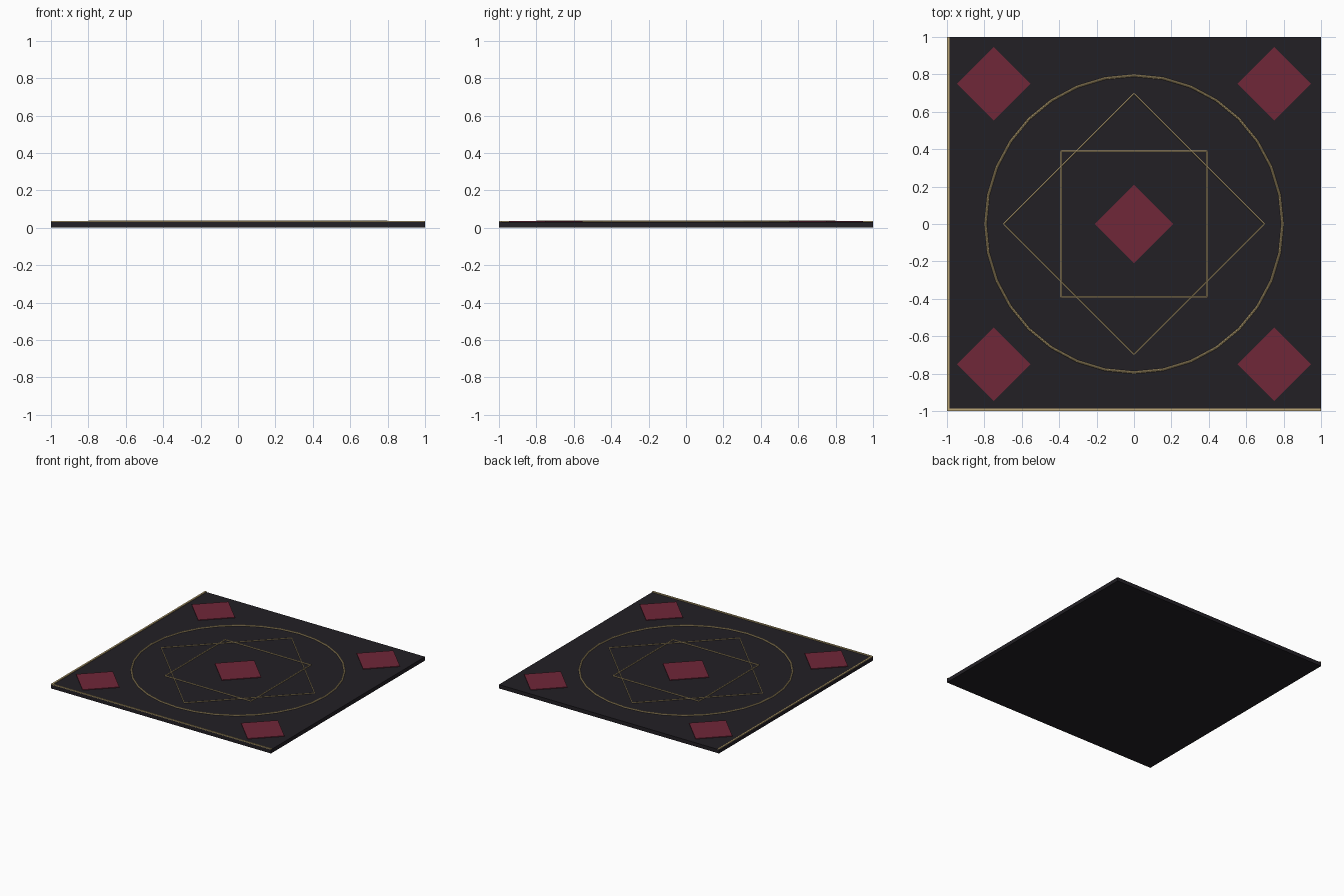
import bpy
from math import pi

if "Cube" in bpy.data.objects:
    bpy.data.objects.remove(bpy.data.objects["Cube"])


def material(name, rgb):
    m = bpy.data.materials.new(name)
    m.diffuse_color = (*rgb, 1)
    m.use_nodes = True
    m.node_tree.nodes["Principled BSDF"].inputs["Base Color"].default_value = m.diffuse_color
    return m


DARK = material("dark_stone", (0.016, 0.014, 0.018, 1)[:3])
GOLD = material("gold", (0.50, 0.38, 0.18))
RED = material("dark_red", (0.16, 0.02, 0.04))


def box(name, size, loc, mat, turn=0):
    bpy.ops.mesh.primitive_cube_add(size=1, location=loc, rotation=(0, 0, turn))
    ob = bpy.context.object
    ob.name = name
    ob.scale = size
    ob.data.materials.append(mat)
    return ob


def ring(name, radius, tube, sides, z, turn=0):
    bpy.ops.mesh.primitive_torus_add(major_radius=radius, minor_radius=tube,
                                     major_segments=sides, minor_segments=8,
                                     location=(0, 0, z), rotation=(0, 0, turn))
    ob = bpy.context.object
    ob.name = name
    ob.data.materials.append(GOLD)
    return ob


TOP = 0.031

# Floor slab
box("slab", (2, 2, TOP), (0, 0, TOP / 2), DARK)

# Gold trim on the front and left edges only
box("front_trim", (2, 0.014, 0.006), (0, -0.993, TOP + 0.003), GOLD)
box("left_trim", (0.014, 2, 0.006), (-0.993, 0, TOP + 0.003), GOLD)

# Inlaid gold line work: circle, diamond and square
ring("circle_inlay", 0.794, 0.007, 32, TOP + 0.002)
ring("diamond_inlay", 0.697, 0.005, 4, TOP + 0.002)
ring("square_inlay", 0.55, 0.006, 4, TOP + 0.002, pi / 4)

# Red diamond tiles in the centre and the four corners
box("centre_tile", (0.298, 0.298, 0.005), (0, 0, TOP + 0.0025), RED, pi / 4)
for sx in (-1, 1):
    for sy in (-1, 1):
        box("corner_tile", (0.278, 0.278, 0.005),
            (0.75 * sx, 0.75 * sy, TOP + 0.0025), RED, pi / 4)
